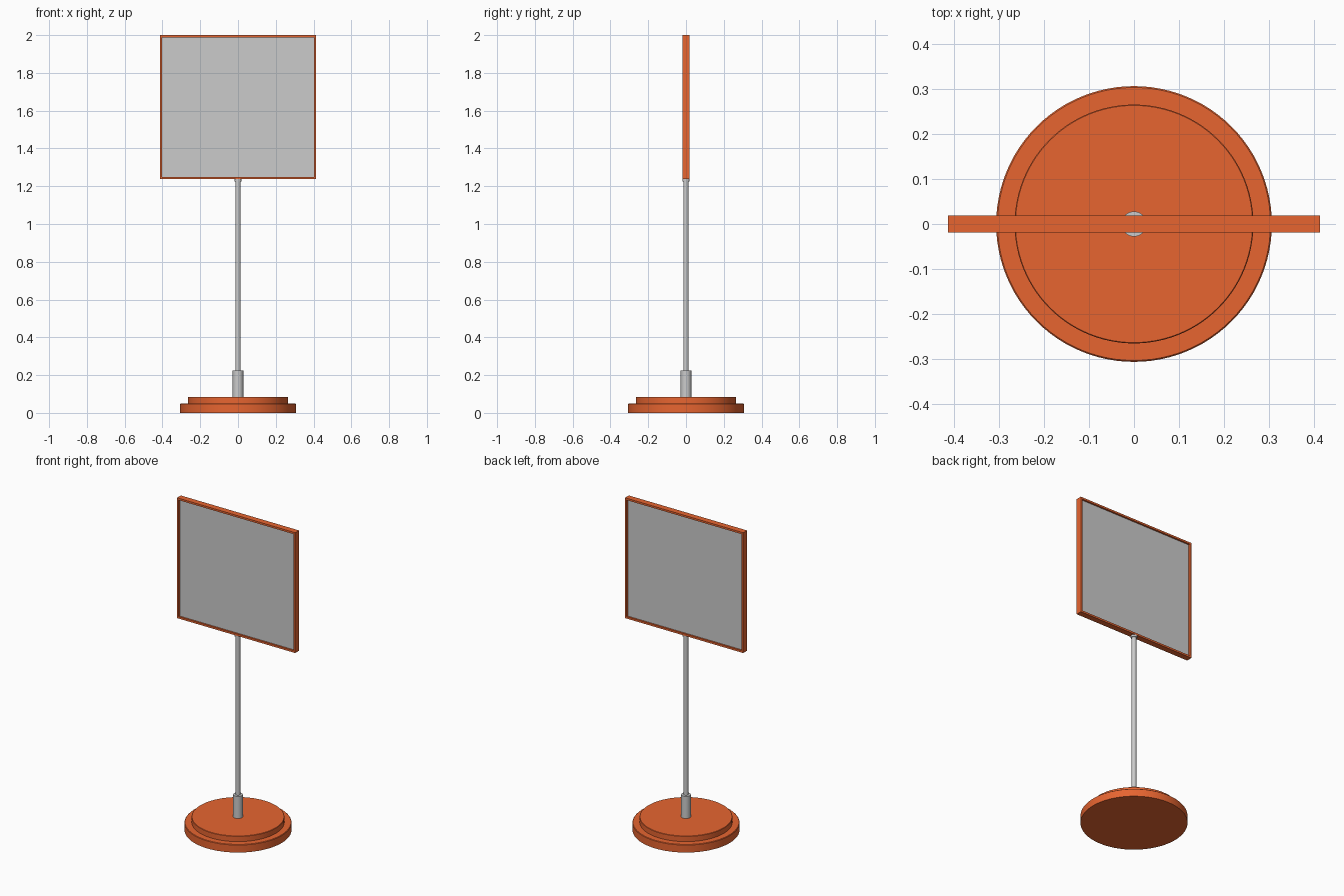
import bpy, math

if "Cube" in bpy.data.objects:
    bpy.data.objects.remove(bpy.data.objects["Cube"])

orange = bpy.data.materials.new("orange_paint")
orange.diffuse_color = (0.80, 0.13, 0.03, 1)
orange.use_nodes = True
orange.node_tree.nodes["Principled BSDF"].inputs["Base Color"].default_value = orange.diffuse_color


def add_mesh(name, verts, faces, mat=None):
    mesh = bpy.data.meshes.new(name)
    mesh.from_pydata(verts, [], faces)
    mesh.update()
    ob = bpy.data.objects.new(name, mesh)
    bpy.context.collection.objects.link(ob)
    if mat:
        mesh.materials.append(mat)
    return ob


def lathe(name, profile, mat=None, n=64):
    """Spin (radius, z) points around z and cap both ends."""
    verts = [(r * math.cos(2 * math.pi * i / n), r * math.sin(2 * math.pi * i / n), z)
             for r, z in profile for i in range(n)]
    faces = [(k * n + i, k * n + (i + 1) % n, (k + 1) * n + (i + 1) % n, (k + 1) * n + i)
             for k in range(len(profile) - 1) for i in range(n)]
    faces += [tuple(reversed(range(n))), tuple(range(len(verts) - n, len(verts)))]
    ob = add_mesh(name, verts, faces, mat)
    bpy.context.view_layer.objects.active = ob
    ob.select_set(True)
    bpy.ops.object.shade_smooth_by_angle(angle=math.radians(30))
    ob.select_set(False)
    return ob


def rect(hx, z0, z1, y):
    return [(-hx, y, z0), (hx, y, z0), (hx, y, z1), (-hx, y, z1)]


# Stepped round base
lathe("base", [(0.307, 0), (0.307, 0.047), (0.304, 0.05), (0.266, 0.05),
               (0.266, 0.083), (0.264, 0.085)], orange, 96)

# Pole with bottom sleeve and small top collar
lathe("pole_sleeve", [(0.028, 0.08), (0.028, 0.225)], n=32)
lathe("pole", [(0.0135, 0.08), (0.0135, 1.243)], n=32)
lathe("top_collar", [(0.019, 1.226), (0.019, 1.243)], n=32)

# Sign frame: four section loops joined into a closed rectangular ring
HX, Z0, Z1, HY, B = 0.414, 1.238, 2.0, 0.019, 0.012
loops = [rect(HX, Z0, Z1, -HY), rect(HX, Z0, Z1, HY),
         rect(HX - B, Z0 + B, Z1 - B, HY), rect(HX - B, Z0 + B, Z1 - B, -HY)]
faces = [(a * 4 + i, a * 4 + (i + 1) % 4, (a + 1) % 4 * 4 + (i + 1) % 4, (a + 1) % 4 * 4 + i)
         for a in range(4) for i in range(4)]
add_mesh("sign_frame", [v for lp in loops for v in lp], faces, orange)

# Recessed sign panel
bpy.ops.mesh.primitive_cube_add(size=1, location=(0, 0, (Z0 + Z1) / 2))
panel = bpy.context.object
panel.name = "sign_panel"
panel.scale = (2 * (HX - B) + 0.004, 0.016, Z1 - Z0 - 2 * B + 0.004)
